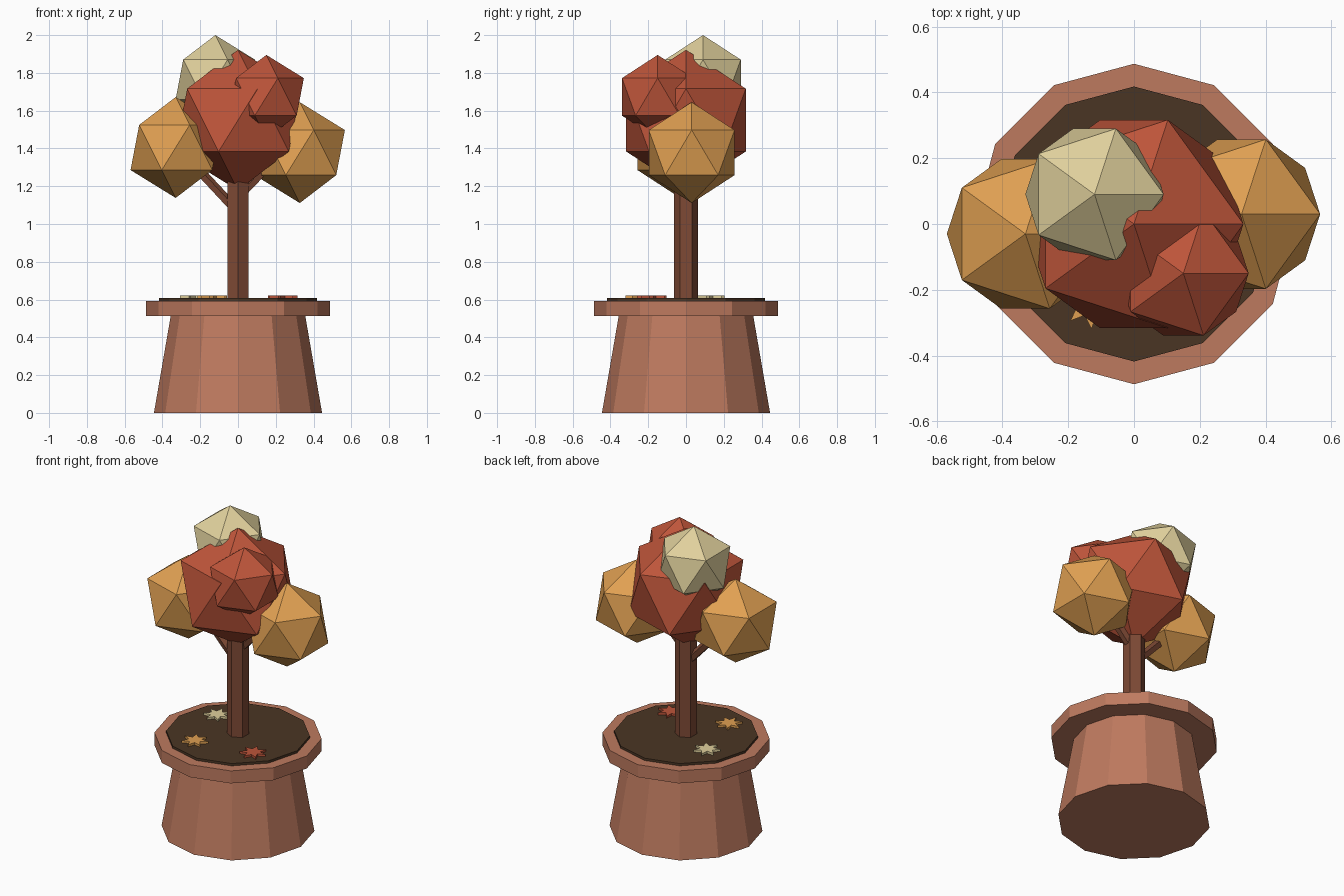
import bpy, bmesh, math
from mathutils import Vector

if "Cube" in bpy.data.objects:
    bpy.data.objects.remove(bpy.data.objects["Cube"])


def material(name, hex_code):
    def lin(c):
        return c / 12.92 if c <= 0.04045 else ((c + 0.055) / 1.055) ** 2.4
    m = bpy.data.materials.new(name)
    m.diffuse_color = [lin(int(hex_code[i:i + 2], 16) / 255) for i in (0, 2, 4)] + [1]
    m.use_nodes = True
    m.node_tree.nodes["Principled BSDF"].inputs["Base Color"].default_value = m.diffuse_color
    return m


TERRACOTTA = material("terracotta", "BE7A5F")
SOIL = material("dark soil", "4A3524")
BARK = material("brown bark", "7F4A35")
RED = material("red leaves", "BE553A")
AMBER = material("amber leaves", "E0A052")
PALE = material("pale yellow leaves", "E0D09C")


def finish(name, mat):
    ob = bpy.context.object
    ob.name = name
    ob.data.materials.append(mat)
    return ob


def frustum(name, mat, sides, r1, r2, z1, z2):
    bpy.ops.mesh.primitive_cone_add(vertices=sides, radius1=r1, radius2=r2,
                                    depth=z2 - z1, location=(0, 0, (z1 + z2) / 2))
    return finish(name, mat)


def branch(name, start, end, radius):
    a, b = Vector(start), Vector(end)
    bpy.ops.mesh.primitive_cylinder_add(vertices=5, radius=radius, depth=(b - a).length,
                                        location=(a + b) / 2)
    ob = finish(name, BARK)
    ob.rotation_euler = (b - a).to_track_quat('Z', 'Y').to_euler()


def fallen_leaf(name, mat, x, y, turn, points=7, r=0.08):
    # star-shaped plate lying on the soil
    bm = bmesh.new()
    ring = []
    for i in range(points * 2):
        a = turn + math.pi * i / points
        d = r if i % 2 == 0 else r * 0.5
        ring.append(bm.verts.new((d * math.cos(a), d * math.sin(a), 0)))
    face = bm.faces.new(ring)
    top = bmesh.ops.extrude_face_region(bm, geom=[face])["geom"]
    bmesh.ops.translate(bm, vec=(0, 0, 0.016),
                        verts=[v for v in top if isinstance(v, bmesh.types.BMVert)])
    bmesh.ops.recalc_face_normals(bm, faces=bm.faces)
    me = bpy.data.meshes.new(name)
    bm.to_mesh(me)
    bm.free()
    me.materials.append(mat)
    ob = bpy.data.objects.new(name, me)
    ob.location = (x, y, 0.606)
    bpy.context.collection.objects.link(ob)


# Pot, rim and soil
frustum("pot_body", TERRACOTTA, 12, 0.445, 0.355, 0.0, 0.52)
frustum("pot_rim", TERRACOTTA, 12, 0.487, 0.487, 0.513, 0.593)
frustum("soil", SOIL, 12, 0.418, 0.418, 0.55, 0.608)

# Trunk and branches
frustum("trunk", BARK, 6, 0.064, 0.064, 0.59, 1.35)
branch("left_branch", (0, 0, 1.06), (-0.2, 0, 1.275), 0.027)
branch("right_branch", (0, 0, 1.14), (0.2, 0, 1.35), 0.027)

# Foliage clumps
for name, mat, r, loc in [
    ("main_foliage", RED, 0.372, (0, 0, 1.55)),
    ("front_foliage", RED, 0.222, (0.15, -0.15, 1.673)),
    ("left_foliage", AMBER, 0.267, (-0.33, -0.03, 1.405)),
    ("right_foliage", AMBER, 0.267, (0.327, 0.03, 1.378)),
    ("top_foliage", PALE, 0.235, (-0.12, 0.09, 1.765)),
]:
    bpy.ops.mesh.primitive_ico_sphere_add(subdivisions=1, radius=r, location=loc)
    finish(name, mat)

# Fallen leaves
fallen_leaf("fallen_leaf_amber", AMBER, -0.135, -0.24, 0.3)
fallen_leaf("fallen_leaf_red", RED, 0.235, -0.18, 1.0)
fallen_leaf("fallen_leaf_pale", PALE, -0.235, 0.125, 0.0)
